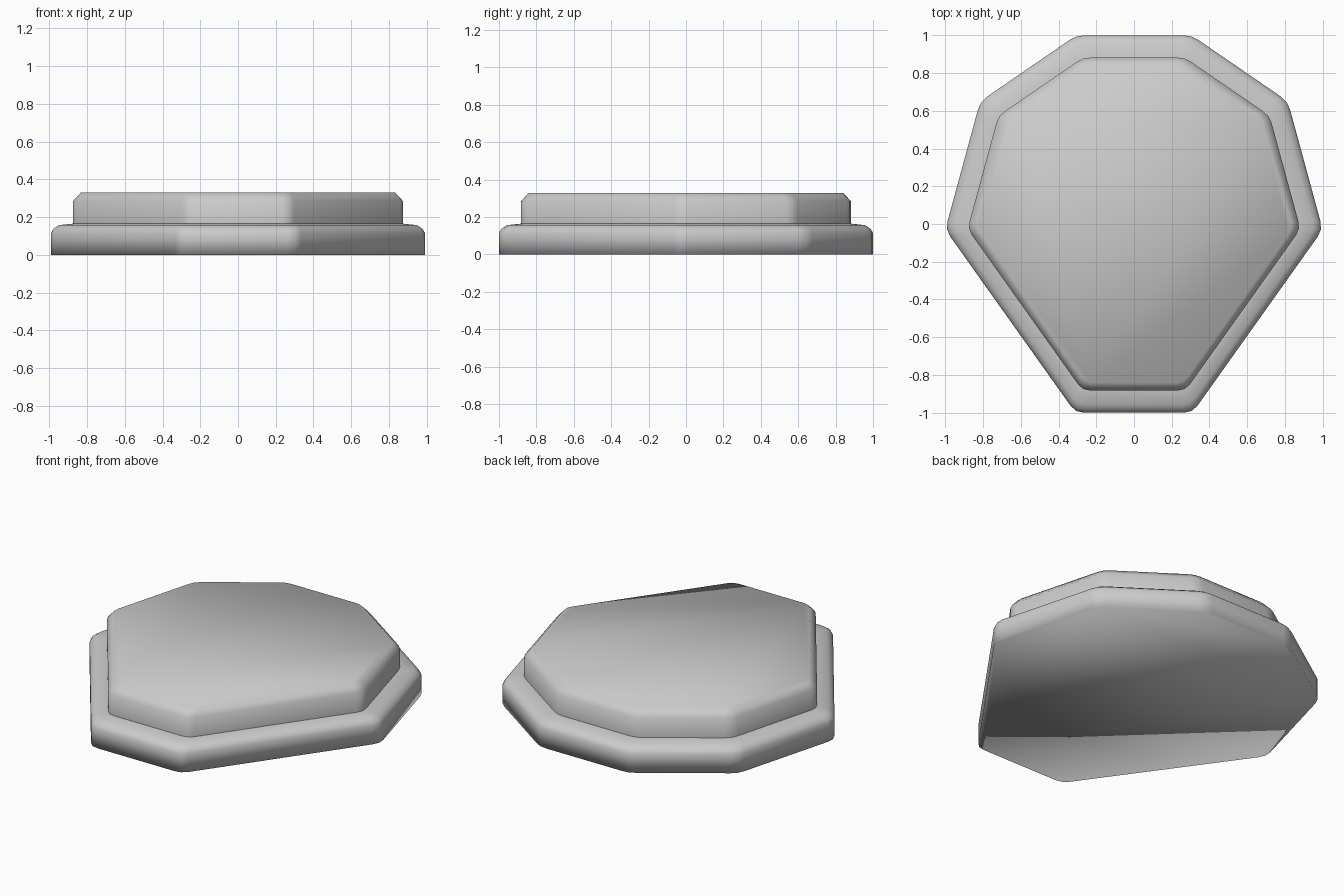
import bpy, bmesh
from mathutils import Vector

if "Cube" in bpy.data.objects:
    bpy.data.objects.remove(bpy.data.objects["Cube"])

# Half of the eight-sided plan outline, right side, front to back
right = [(0.31, -1.0), (1.0, -0.03), (0.815, 0.65), (0.305, 1.0)]
corners = [Vector(p) for p in right]
corners += [Vector((-x, y)) for x, y in reversed(right)]


def rounded(points, cut):
    """Soften every corner of a closed outline with three points."""
    out = []
    n = len(points)
    for i, p in enumerate(points):
        a = p + (points[i - 1] - p).normalized() * cut
        b = p + (points[(i + 1) % n] - p).normalized() * cut
        out += [a, (a + 2 * p + b) / 4, b]
    return out


outline = rounded(corners, 0.045)

# Wall section: (outline scale, height) from the floor to the top rim
section = [(1.0, 0.0), (1.0, 0.115), (0.987, 0.137), (0.957, 0.157),
           (0.882, 0.165), (0.882, 0.285), (0.84, 0.33)]
crease_ring = 4

# Stepped plate: rings joined by quads, closed at both ends
bm = bmesh.new()
rings = [[bm.verts.new((p.x * s, p.y * s, z)) for p in outline] for s, z in section]
n = len(outline)
for low, high in zip(rings, rings[1:]):
    for i in range(n):
        j = (i + 1) % n
        bm.faces.new((low[i], low[j], high[j], high[i]))
bm.faces.new(rings[0][::-1])
bm.faces.new(rings[-1])
for f in bm.faces:
    f.smooth = True

# Hard line where the upper step meets the ledge
ring = rings[crease_ring]
for i in range(n):
    bm.edges.get((ring[i], ring[(i + 1) % n])).smooth = False

bmesh.ops.recalc_face_normals(bm, faces=bm.faces)
mesh = bpy.data.meshes.new("stepped_plate")
bm.to_mesh(mesh)
bm.free()
plate = bpy.data.objects.new("stepped_plate", mesh)
bpy.context.collection.objects.link(plate)
